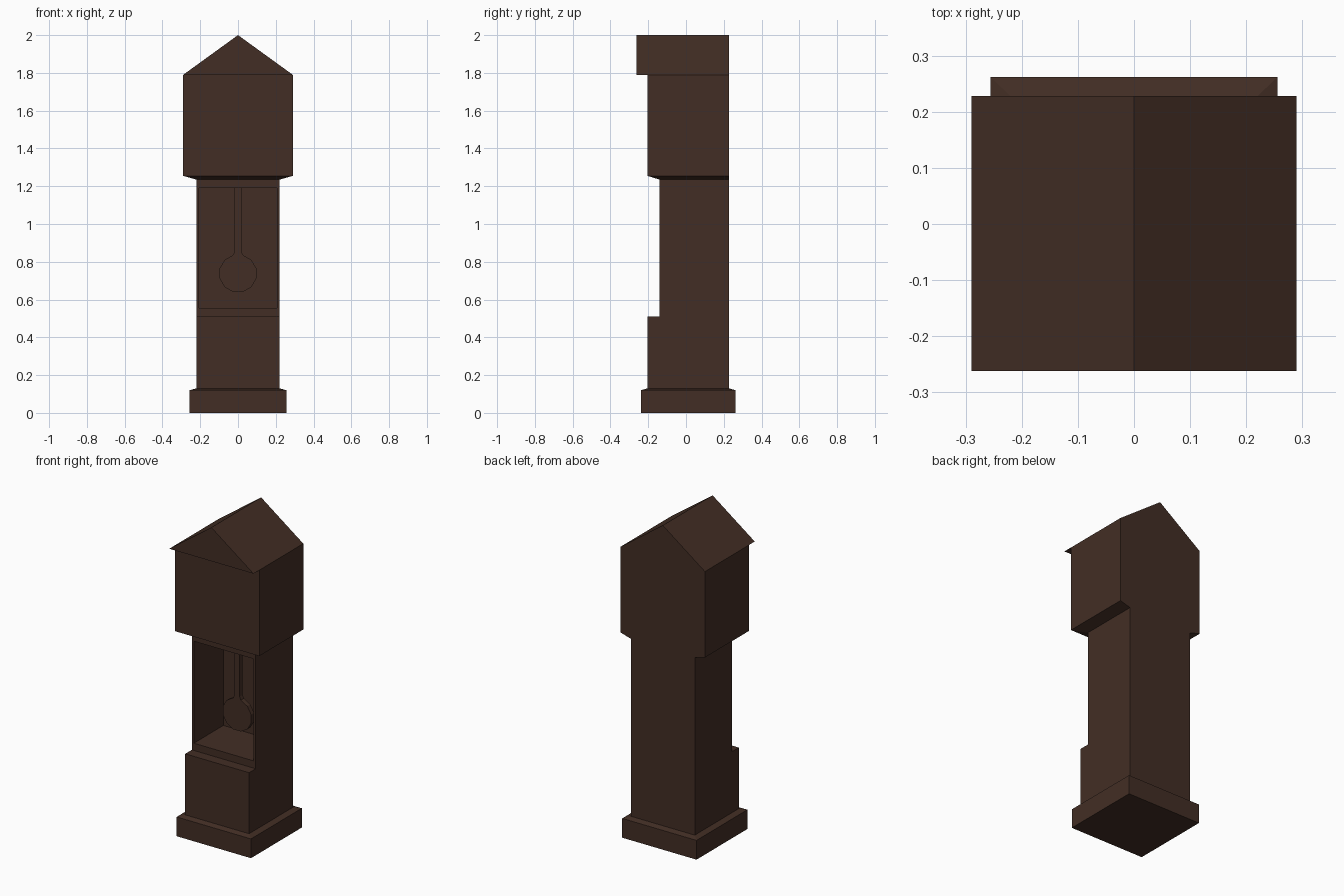
import bpy, bmesh, math

cube = bpy.data.objects.get("Cube")
if cube:
    bpy.data.objects.remove(cube, do_unlink=True)

COLOUR = (0.055, 0.027, 0.018, 1)
wood = bpy.data.materials.new("dark wood")
wood.use_nodes = True
wood.diffuse_color = COLOUR
bsdf = next(n for n in wood.node_tree.nodes if n.type == 'BSDF_PRINCIPLED')
bsdf.inputs["Base Color"].default_value = COLOUR

BACK = 0.228


def rect(half_width, front, z, back=BACK):
    """Horizontal rectangle, counter-clockwise from above."""
    return [(-half_width, front, z), (half_width, front, z),
            (half_width, back, z), (-half_width, back, z)]


def loft(rings, cap_bottom=False):
    """Skin stacked rings, welding corners that coincide."""
    bm = bmesh.new()
    rows = [[bm.verts.new(p) for p in ring] for ring in rings]
    for low, high in zip(rows, rows[1:]):
        for i in range(4):
            j = (i + 1) % 4
            bm.faces.new((low[i], low[j], high[j], high[i]))
    if cap_bottom:
        bm.faces.new(rows[0][::-1])
    bmesh.ops.remove_doubles(bm, verts=bm.verts[:], dist=0.0005)
    bm.normal_update()
    return bm


def finish(bm, name):
    mesh = bpy.data.meshes.new(name)
    bm.to_mesh(mesh)
    bm.free()
    mesh.materials.append(wood)
    obj = bpy.data.objects.new(name, mesh)
    bpy.context.collection.objects.link(obj)
    return obj


# Plinth with a bevelled top lip
finish(loft([rect(0.256, -0.238, 0, 0.262), rect(0.256, -0.238, 0.12, 0.262),
             rect(0.22, -0.205, 0.13)], cap_bottom=True), "plinth")

# Lower trunk, ending in the ledge below the window
finish(loft([rect(0.22, -0.205, 0.13), rect(0.22, -0.205, 0.51),
             rect(0.22, -0.14, 0.51)]), "trunk")

# Waist with a deep open recess in its front
bm = loft([rect(0.22, -0.14, 0.51), rect(0.22, -0.14, 1.235)])
front = next(f for f in bm.faces if f.normal.y < -0.9)
bmesh.ops.inset_individual(bm, faces=[front], thickness=0.02)
for v in front.verts:
    v.co.z = 0.555 if v.co.z < 0.8 else 1.19
bmesh.ops.inset_individual(bm, faces=[front], thickness=0)
for v in front.verts:
    v.co.y = 0.15
bm.normal_update()
finish(bm, "waist")

# Hood, flaring out from the waist
finish(loft([rect(0.22, -0.14, 1.235), rect(0.29, -0.205, 1.255),
             rect(0.29, -0.205, 1.79)]), "hood")

# Gabled roof overhanging the front
finish(loft([rect(0.29, -0.205, 1.79), rect(0.29, -0.262, 1.79),
             rect(0, -0.262, 2.0)]), "roof")

# Pendulum: twelve-sided bob and rod in one outline
bm = bmesh.new()
outline = [(-0.018, 1.19), (-0.018, 0.855)]
for k in range(12):
    a = math.radians(105 + 30 * k)
    outline.append((0.101 * math.cos(a), 0.738 + 0.101 * math.sin(a)))
outline += [(0.018, 0.855), (0.018, 1.19)]
face = bm.faces.new([bm.verts.new((x, -0.01, z)) for x, z in outline])
new = bmesh.ops.extrude_face_region(bm, geom=[face], use_keep_orig=True)["geom"]
bmesh.ops.translate(bm, vec=(0, 0.03, 0),
                    verts=[g for g in new if isinstance(g, bmesh.types.BMVert)])
bmesh.ops.recalc_face_normals(bm, faces=bm.faces[:])
finish(bm, "pendulum")
